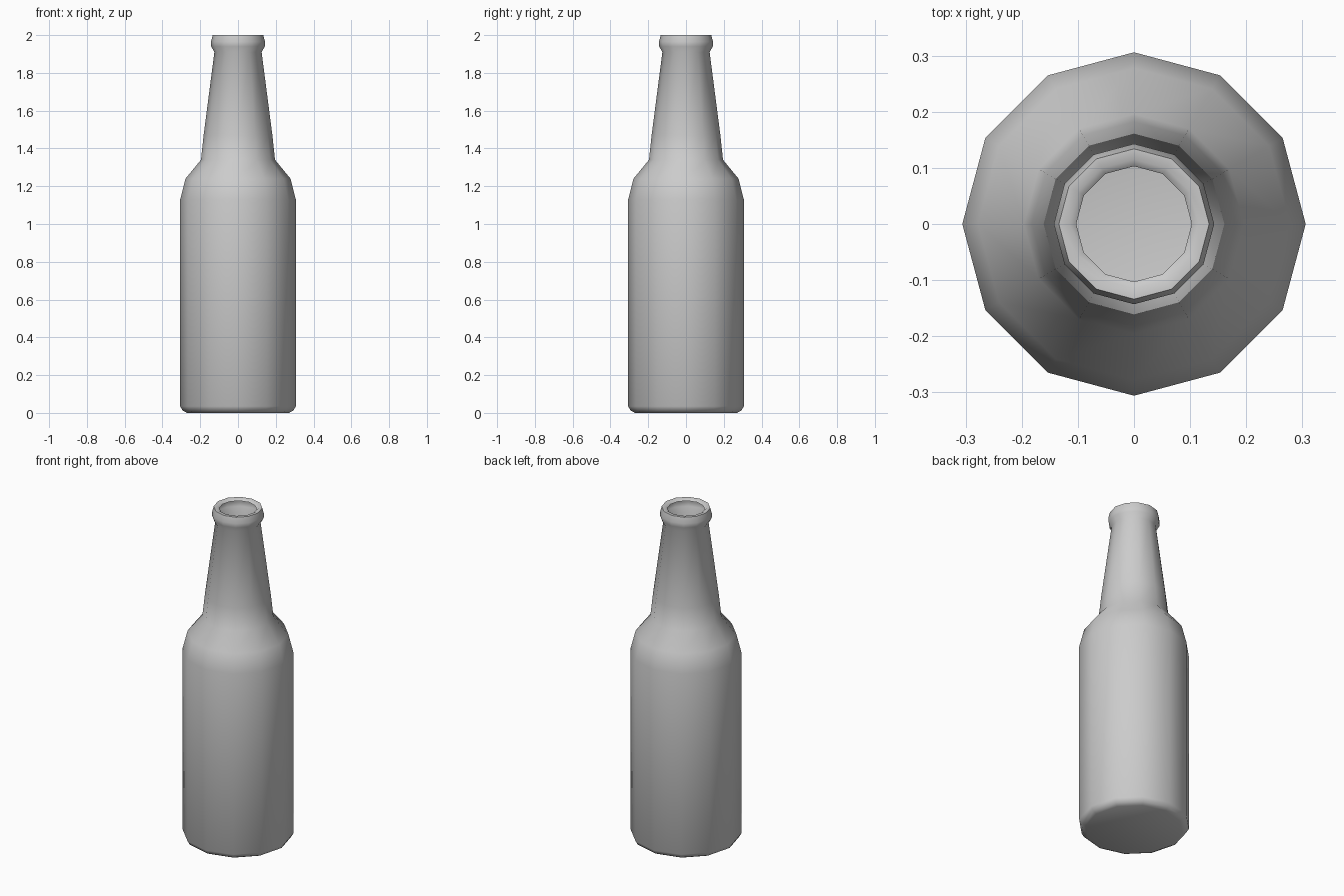
import bpy
import bmesh
import math

if "Cube" in bpy.data.objects:
    bpy.data.objects.remove(bpy.data.objects["Cube"])

SIDES = 12

# Bottle profile from base to inner lip: (radius, height)
profile = [
    (0.27, 0.0), (0.293, 0.012), (0.306, 0.035),      # base bevel
    (0.306, 1.13), (0.278, 1.24), (0.196, 1.34),      # body and shoulder
    (0.182, 1.47), (0.125, 1.91),                     # neck
    (0.142, 1.94), (0.143, 1.965), (0.134, 2.0),      # lip
    (0.115, 2.0), (0.103, 1.99),                      # mouth
]

bm = bmesh.new()
rings = []
for r, z in profile:
    rings.append([bm.verts.new((r * math.cos(2 * math.pi * i / SIDES),
                                r * math.sin(2 * math.pi * i / SIDES), z))
                  for i in range(SIDES)])

# Side walls
for low, high in zip(rings, rings[1:]):
    for i in range(SIDES):
        j = (i + 1) % SIDES
        bm.faces.new((low[i], low[j], high[j], high[i]))

# Closed base, open mouth
bm.faces.new(list(reversed(rings[0])))

mesh = bpy.data.meshes.new("bottle")
bm.to_mesh(mesh)
bm.free()
bottle = bpy.data.objects.new("bottle", mesh)
bpy.context.collection.objects.link(bottle)

# Smooth sides
bpy.context.view_layer.objects.active = bottle
bottle.select_set(True)
bpy.ops.object.shade_smooth_by_angle(angle=math.radians(60))
